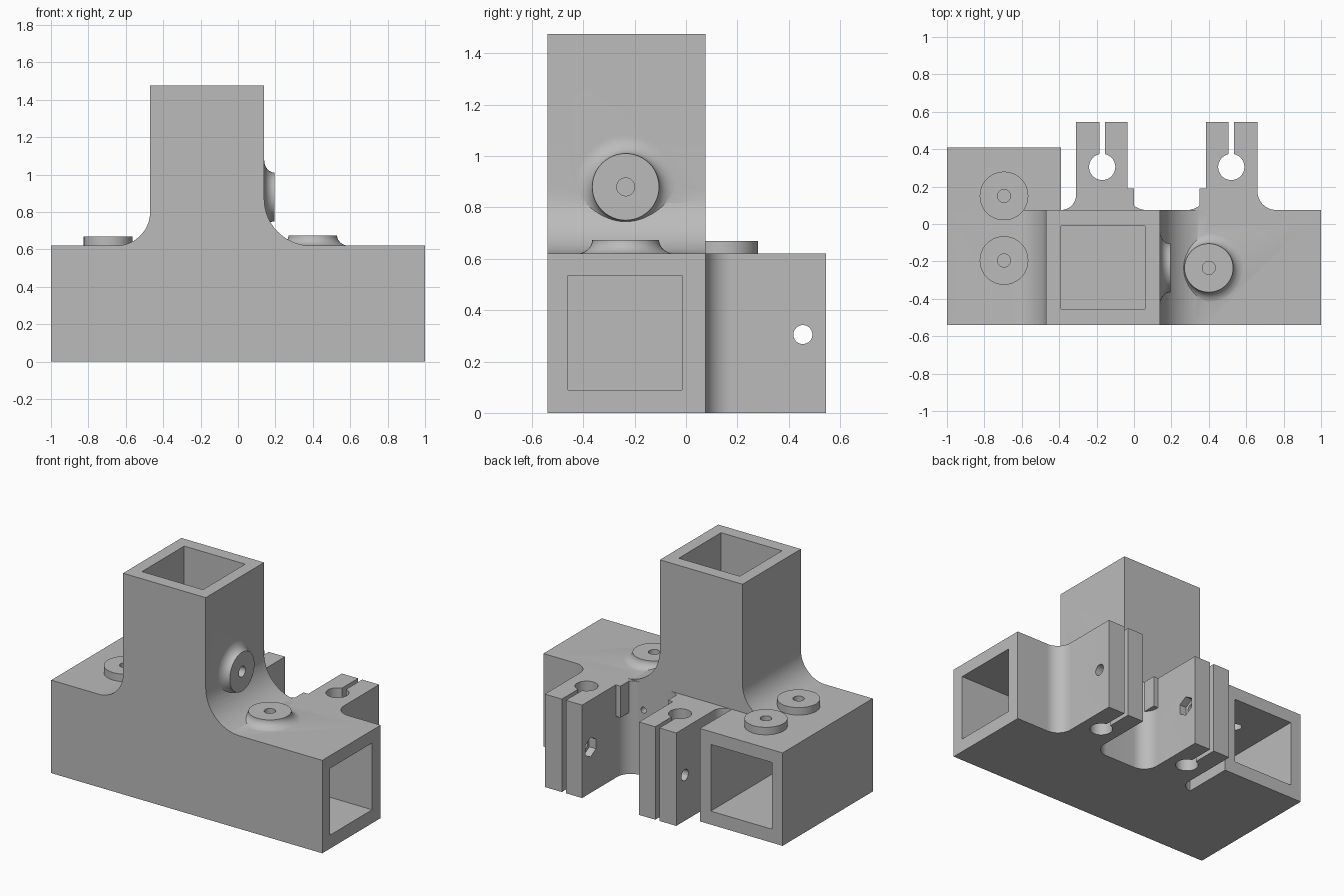
import bpy, bmesh, math
from mathutils import Matrix, Vector

if "Cube" in bpy.data.objects:
    bpy.data.objects.remove(bpy.data.objects["Cube"])

grey = bpy.data.materials.new("grey plastic")
grey.diffuse_color = (0.5, 0.5, 0.5, 1)
grey.use_nodes = True
grey.node_tree.nodes["Principled BSDF"].inputs["Base Color"].default_value = grey.diffuse_color


def finish(bm, name):
    bmesh.ops.recalc_face_normals(bm, faces=bm.faces)
    mesh = bpy.data.meshes.new(name)
    bm.to_mesh(mesh)
    bm.free()
    ob = bpy.data.objects.new(name, mesh)
    bpy.context.collection.objects.link(ob)
    mesh.materials.append(grey)
    return ob


def box(name, x0, x1, y0, y1, z0, z1):
    bm = bmesh.new()
    size = Matrix.Diagonal((x1 - x0, y1 - y0, z1 - z0, 1))
    mid = Matrix.Translation(((x0 + x1) / 2, (y0 + y1) / 2, (z0 + z1) / 2))
    bmesh.ops.create_cube(bm, size=1, matrix=mid @ size)
    return finish(bm, name)


def rod(name, start, end, radius, sides=48, turn=0):
    a, b = Vector(start), Vector(end)
    rot = (b - a).to_track_quat('Z', 'Y').to_matrix().to_4x4()
    bm = bmesh.new()
    bmesh.ops.create_cone(bm, cap_ends=True, segments=sides, radius1=radius, radius2=radius,
                          depth=(b - a).length,
                          matrix=Matrix.Translation((a + b) / 2) @ rot @ Matrix.Rotation(turn, 4, 'Z'))
    return finish(bm, name)


def extrude(name, points, vector):
    bm = bmesh.new()
    face = bm.faces.new([bm.verts.new(p) for p in points])
    new = bmesh.ops.extrude_face_region(bm, geom=[face])["geom"]
    bmesh.ops.translate(bm, vec=vector, verts=[v for v in new if isinstance(v, bmesh.types.BMVert)])
    return finish(bm, name)


def arc(cx, cy, r, a0, a1, n=16):
    steps = [math.radians(a0 + (a1 - a0) * i / n) for i in range(n + 1)]
    return [(cx + r * math.cos(a), cy + r * math.sin(a)) for a in steps]


def flared_boss(name, base, rotation):
    # concave skirt sweeping up to a flat disc, sunk slightly below its base
    profile = [(0, -0.02), (0.2, -0.02)]
    profile += [(0.2 + 0.07 * math.cos(a), 0.055 + 0.055 * math.sin(a))
                for a in (math.radians(-90 - 90 * i / 10) for i in range(11))] + [(0, 0.055)]
    bm = bmesh.new()
    verts = [bm.verts.new((r, 0, z)) for r, z in profile]
    edges = [bm.edges.new(pair) for pair in zip(verts, verts[1:])]
    bmesh.ops.spin(bm, geom=verts + edges, cent=(0, 0, 0), axis=(0, 0, 1),
                   angle=math.tau, steps=48, use_duplicate=False)
    bmesh.ops.remove_doubles(bm, verts=bm.verts, dist=0.0005)
    bm.transform(Matrix.Translation(base) @ rotation)
    return finish(bm, name)


def combine(target, other, operation):
    mod = target.modifiers.new("combine", 'BOOLEAN')
    mod.operation, mod.solver, mod.object = operation, 'EXACT', other
    bpy.context.view_layer.update()
    graph = bpy.context.evaluated_depsgraph_get()
    mesh = bpy.data.meshes.new_from_object(target.evaluated_get(graph))
    target.modifiers.clear()
    target.data = mesh
    bpy.data.objects.remove(other)


# Beam and post with filleted joints
front = [(-1, 0), (1, 0), (1, 0.62)] + arc(0.39, 0.87, 0.25, -90, -180)
front += [(0.14, 1.475), (-0.47, 1.475)] + arc(-0.65, 0.8, 0.18, 0, -90) + [(-1, 0.62)]
bracket = extrude("corner_bracket", [(x, -0.54, z) for x, z in front], (0, 0.615, 0))

# Rear block and two clamp arms
plan = [(-1, 0), (0.76, 0)] + arc(0.76, 0.175, 0.1, -90, -180)
plan += [(0.66, 0.545), (0.385, 0.545)] + arc(0.285, 0.175, 0.1, 0, -90)
plan += arc(0.065, 0.175, 0.1, -90, -180) + [(-0.035, 0.545), (-0.31, 0.545)]
plan += arc(-0.39, 0.155, 0.08, 0, -90) + [(-0.39, 0.41), (-1, 0.41)]
adds = [extrude("rear_parts", [(x, y, 0) for x, y in plan], (0, 0, 0.62))]

# Small stop tabs beside the arms
adds += [box("stop_tab", x, x + 0.055, 0.03, 0.19, 0.41, 0.62) for x in (-0.055, 0.35)]

# Screw bosses
adds += [rod("round_boss", (-0.695, y, 0.58), (-0.695, y, 0.67), 0.13) for y in (0.15, -0.195)]
adds += [flared_boss("top_boss", (0.4, -0.235, 0.618), Matrix.Identity(4)),
         flared_boss("side_boss", (0.14, -0.235, 0.88), Matrix.Rotation(math.pi / 2, 4, 'Y'))]

# Square tube sockets
cuts = [box("right_socket", 0.16, 1.1, -0.46, -0.015, 0.09, 0.535),
        box("top_socket", -0.39, 0.06, -0.455, -0.01, 0.64, 1.6),
        box("rear_socket", -0.92, -0.47, -0.455, 0.5, 0.09, 0.535)]

# Screw holes
cuts += [rod("screw_hole", (x, y, 0.5), (x, y, 0.8), 0.035, 32)
         for x, y in ((-0.695, 0.15), (-0.695, -0.195), (0.4, -0.235))]
cuts += [rod("side_screw_hole", (0.0, -0.235, 0.88), (0.3, -0.235, 0.88), 0.035, 32),
         rod("rear_vent", (0.26, -0.1, 0.44), (0.26, 0.15, 0.44), 0.02, 24)]

# Clamp bores, slots, bolt holes and nut pockets
for x, inner, side in ((-0.17, -0.035, -1), (0.52, 0.385, 1)):
    cuts += [rod("rod_bore", (x, 0.305, -0.1), (x, 0.305, 0.7), 0.07),
             box("clamp_slot", x - 0.015, x + 0.015, 0.305, 0.6, -0.1, 0.7),
             rod("bolt_hole", (x - 0.2, 0.455, 0.305), (x + 0.2, 0.455, 0.305), 0.037, 32),
             rod("nut_pocket", (inner - 0.05 * side, 0.455, 0.305),
                 (inner + 0.05 * side, 0.455, 0.305), 0.065, 6)]

for part in adds:
    combine(bracket, part, 'UNION')
for part in cuts:
    combine(bracket, part, 'DIFFERENCE')

bpy.context.view_layer.objects.active = bracket
bracket.select_set(True)
bpy.ops.object.shade_smooth_by_angle(angle=math.radians(30))
